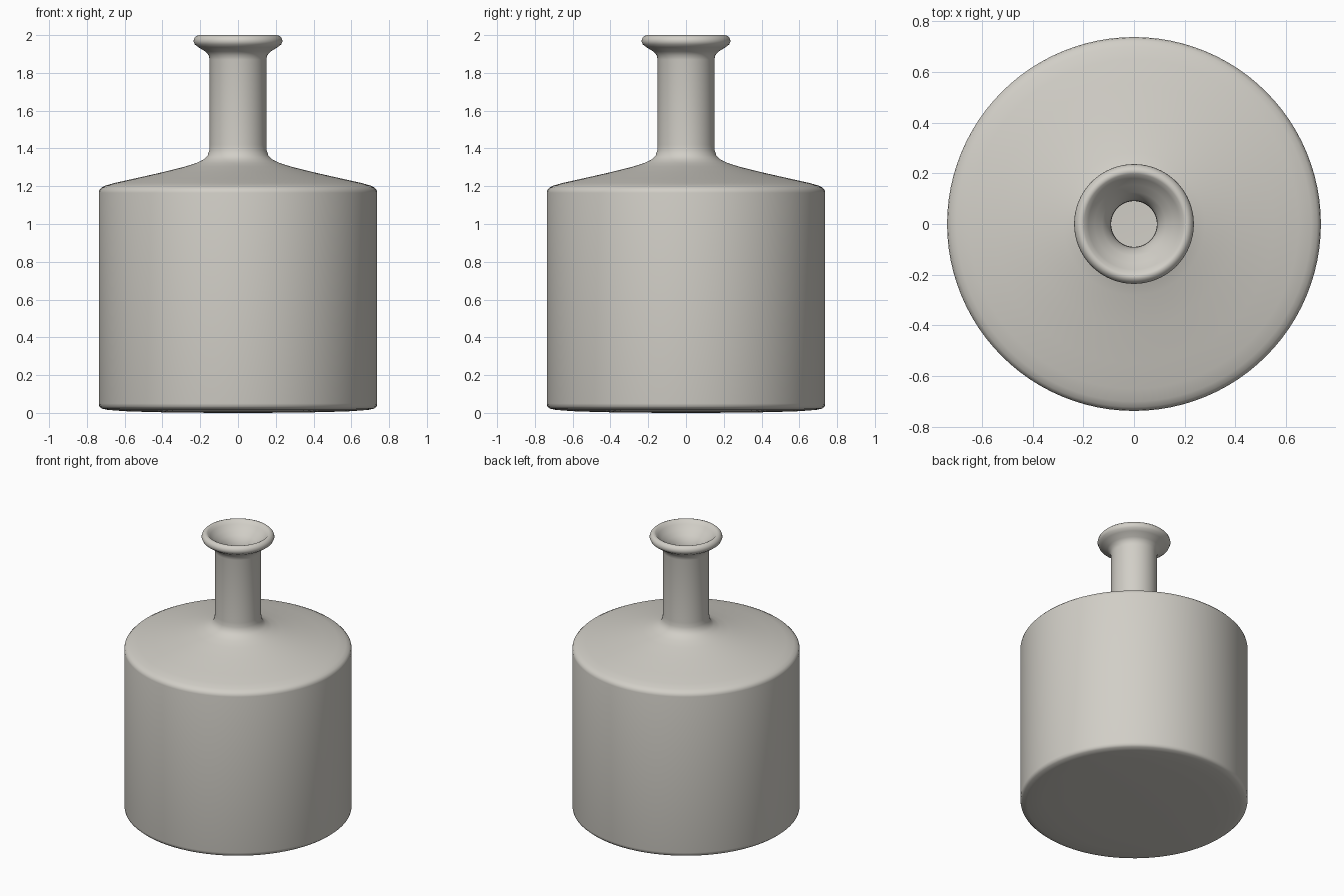
import bpy, bmesh, math

# Closed lathe profile (radius, height): outside from base to lip, then the hollow inside
PROFILE = [
    # base and body
    (0, 0.0), (0.25, 0.001), (0.45, 0.004), (0.60, 0.009), (0.69, 0.016),
    (0.722, 0.023), (0.734, 0.034), (0.737, 0.05), (0.737, 1.165),
    # shoulder
    (0.734, 1.18), (0.722, 1.193), (0.70, 1.204), (0.65, 1.218), (0.55, 1.24),
    (0.40, 1.274), (0.28, 1.304), (0.22, 1.323), (0.18, 1.343), (0.16, 1.364),
    (0.152, 1.39),
    # neck and flared lip
    (0.15, 1.42), (0.15, 1.87), (0.155, 1.893), (0.172, 1.913), (0.21, 1.936),
    (0.229, 1.951), (0.236, 1.968), (0.231, 1.985), (0.22, 1.996), (0.208, 2.0),
    (0.197, 1.996),
    # funnel mouth and bore
    (0.18, 1.975), (0.155, 1.947), (0.125, 1.92), (0.103, 1.89), (0.092, 1.855),
    (0.09, 1.82), (0.09, 1.36), (0.10, 1.32), (0.13, 1.292), (0.22, 1.26),
    # inner body and floor
    (0.40, 1.215), (0.63, 1.163), (0.665, 1.145), (0.677, 1.11), (0.677, 0.09),
    (0.665, 0.07), (0.63, 0.06), (0, 0.06),
]
SEGMENTS = 96

bm = bmesh.new()
verts = [bm.verts.new((r, 0, z)) for r, z in PROFILE]
edges = [bm.edges.new(pair) for pair in zip(verts, verts[1:])]
bmesh.ops.spin(bm, geom=verts + edges, cent=(0, 0, 0), axis=(0, 0, 1),
               angle=math.tau, steps=SEGMENTS, use_duplicate=False)
bmesh.ops.remove_doubles(bm, verts=bm.verts, dist=0.0002)
bmesh.ops.recalc_face_normals(bm, faces=bm.faces)
for face in bm.faces:
    face.smooth = True

mesh = bpy.data.meshes.new("bottle")
bm.to_mesh(mesh)
bm.free()

# Plain warm grey glaze
glaze = bpy.data.materials.new("warm grey")
glaze.diffuse_color = (0.64, 0.62, 0.57, 1)
mesh.materials.append(glaze)

bottle = bpy.data.objects.new("bottle", mesh)
bpy.context.collection.objects.link(bottle)
